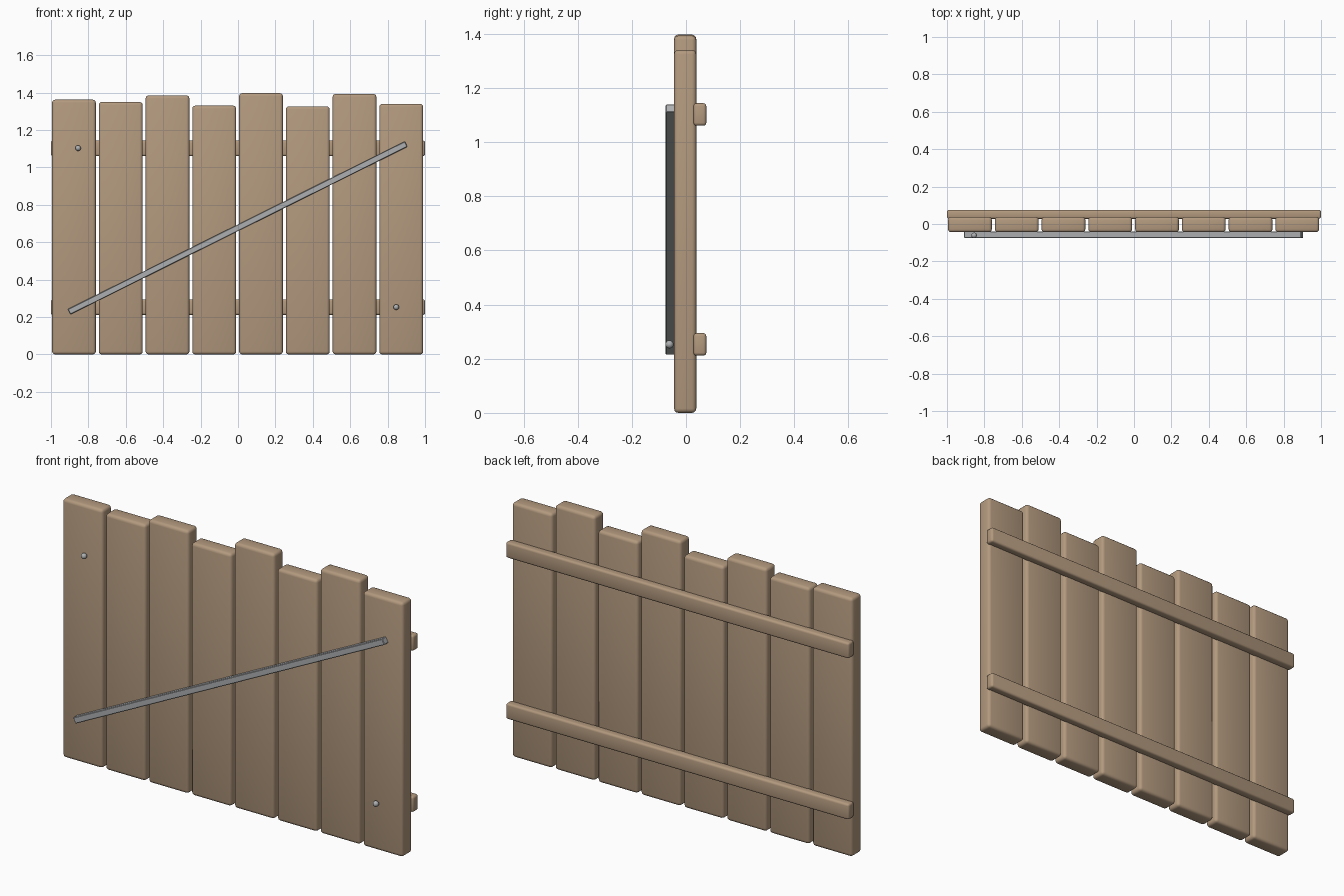
import bpy
import math

cube = bpy.data.objects.get("Cube")
if cube:
    bpy.data.objects.remove(cube, do_unlink=True)


def make_material(name, color):
    mat = bpy.data.materials.new(name)
    mat.use_nodes = True
    mat.diffuse_color = color
    bsdf = next(n for n in mat.node_tree.nodes if n.type == 'BSDF_PRINCIPLED')
    bsdf.inputs["Base Color"].default_value = color
    return mat


wood = make_material("light wood", (0.45, 0.32, 0.21, 1))
metal = make_material("grey metal", (0.42, 0.43, 0.44, 1))


def rounded_box(name, center, size, mat, bevel, segments=3, tilt=0.0):
    """Box with rounded edges, optionally tilted in the front plane."""
    bpy.ops.mesh.primitive_cube_add(size=1, location=center)
    obj = bpy.context.object
    obj.name = name
    obj.scale = size
    bpy.ops.object.transform_apply(location=False, rotation=False, scale=True)
    obj.rotation_euler.y = -tilt
    obj.data.materials.append(mat)
    mod = obj.modifiers.new("rounded edges", 'BEVEL')
    mod.width = bevel
    mod.segments = segments
    bpy.ops.object.modifier_apply(modifier=mod.name)
    bpy.ops.object.shade_smooth_by_angle(angle=math.radians(35))
    return obj


# Upright planks with uneven tops
heights = [1.362, 1.35, 1.385, 1.33, 1.397, 1.327, 1.393, 1.34]
for i, h in enumerate(heights):
    x = -0.877 + i * 0.25
    rounded_box(f"plank_{i + 1}", (x, -0.003, h / 2), (0.234, 0.082, h), wood, 0.016)

# Horizontal rails across the back
for name, z in (("lower_rail", 0.253), ("upper_rail", 1.102)):
    rounded_box(name, (0, 0.0515, z), (2.0, 0.047, 0.083), wood, 0.011)

# Diagonal metal brace across the front
x0, z0, x1, z1 = -0.903, 0.228, 0.899, 1.125
rounded_box("diagonal_brace", ((x0 + x1) / 2, -0.058, (z0 + z1) / 2),
            (math.hypot(x1 - x0, z1 - z0), 0.034, 0.032), metal, 0.003, 1,
            math.atan2(z1 - z0, x1 - x0))

# Round bolt heads in the free corners
for name, x, z in (("upper_bolt", -0.855, 1.103), ("lower_bolt", 0.846, 0.253)):
    bpy.ops.mesh.primitive_uv_sphere_add(segments=16, ring_count=8, radius=0.015,
                                         location=(x, -0.061, z))
    bolt = bpy.context.object
    bolt.name = name
    bolt.data.materials.append(metal)
    bpy.ops.object.shade_smooth()
